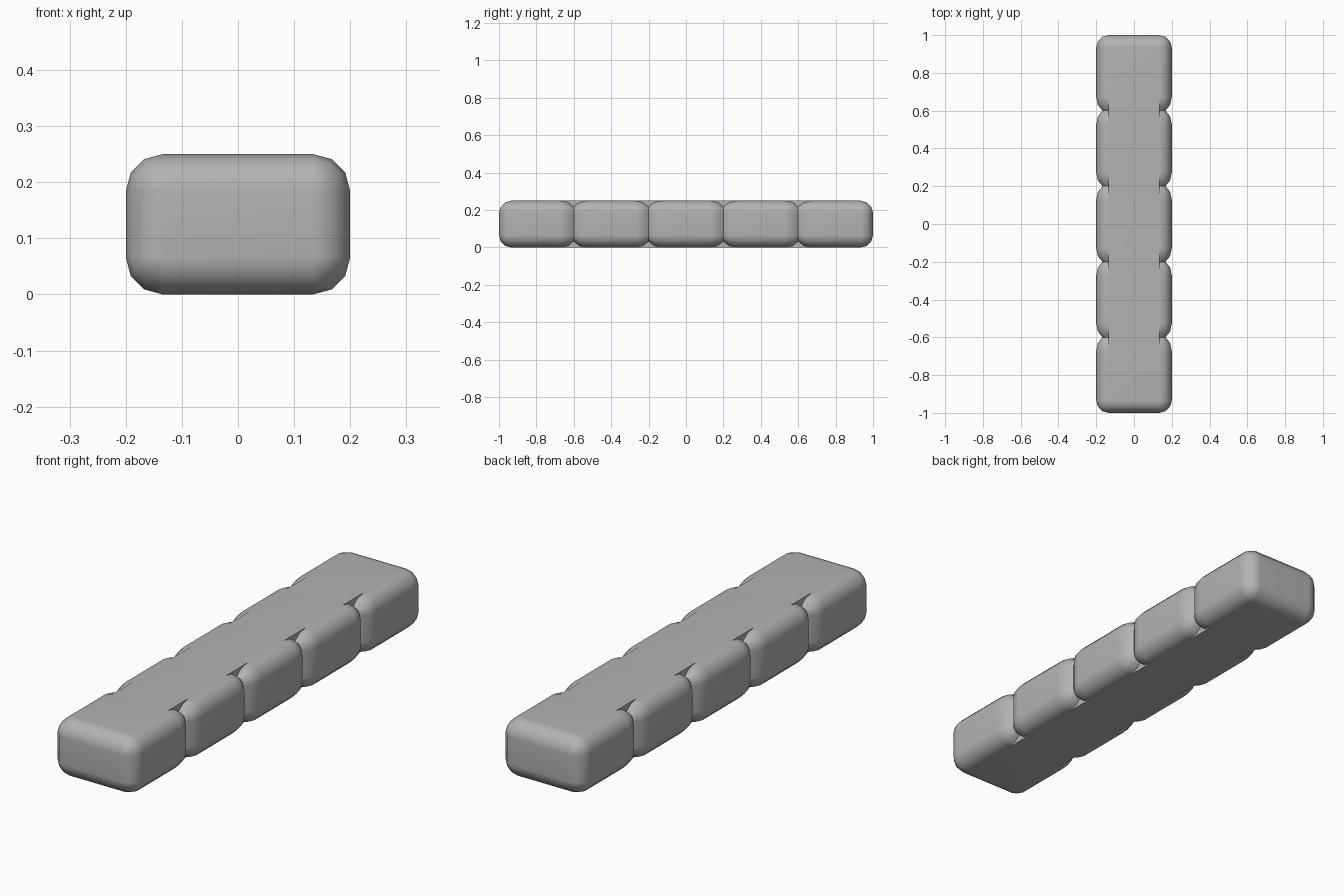
import bpy, bmesh
from math import sin, cos, pi

if "Cube" in bpy.data.objects:
    bpy.data.objects.remove(bpy.data.objects["Cube"])

W, H, R = 0.2, 0.25, 0.066          # half width, height, corner radius
CX, CZ = W - R, H / 2 - R           # corner centre of the cross-section


def ring(bm, y, r, core):
    """Rounded-rectangle ring; core is the half height of the flat central bar."""
    arc = [(CX + r * cos(i * pi / 6), CZ + r * sin(i * pi / 6)) for i in range(4)]
    arc.append((CX, core))
    right_top = arc
    left_top = [(-x, z) for x, z in reversed(arc)]
    left_low = [(-x, -z) for x, z in arc]
    right_low = [(x, -z) for x, z in reversed(arc)]
    pts = right_top + left_top + left_low + right_low
    return [bm.verts.new((x, y, z + H / 2)) for x, z in pts]


bm = bmesh.new()
rings = []

# Rounded front end
for i in range(3, 0, -1):
    r = R * cos(i * pi / 6)
    rings.append(ring(bm, -1 + R * (1 - sin(i * pi / 6)), r, CZ + r))
rings.append(ring(bm, -1 + R, R, H / 2))

# Pinched joints between the five blocks, top and bottom stay flat in the middle
for joint in (-0.6, -0.2, 0.2, 0.6):
    for dy, a in ((-0.072, 0), (-0.03, 1), (0, 2), (0.03, 1), (0.072, 0)):
        rings.append(ring(bm, joint + dy, R * cos(a * pi / 6), H / 2))

# Rounded back end
for i in range(4):
    r = R * cos(i * pi / 6)
    rings.append(ring(bm, 1 - R * (1 - sin(i * pi / 6)), r, CZ + r))

# Skin the rings and close both ends
for a, b in zip(rings, rings[1:]):
    n = len(a)
    for i in range(n):
        j = (i + 1) % n
        bm.faces.new((a[i], a[j], b[j], b[i]))
bm.faces.new(rings[0])
bm.faces.new(rings[-1])
bmesh.ops.remove_doubles(bm, verts=bm.verts, dist=1e-5)
bmesh.ops.recalc_face_normals(bm, faces=bm.faces)

mesh = bpy.data.meshes.new("block_row")
bm.to_mesh(mesh)
bm.free()
row = bpy.data.objects.new("block_row", mesh)
bpy.context.collection.objects.link(row)
bpy.context.view_layer.objects.active = row
row.select_set(True)
bpy.ops.object.shade_smooth_by_angle(angle=0.7)

# Keep the large faces flat in the shading
flat = row.modifiers.new("flat_faces", 'WEIGHTED_NORMAL')
flat.keep_sharp = True

# Darker grey
grey = bpy.data.materials.new("dark_grey")
grey.diffuse_color = (0.45, 0.45, 0.45, 1)
grey.use_nodes = True
grey.node_tree.nodes["Principled BSDF"].inputs["Base Color"].default_value = grey.diffuse_color
mesh.materials.append(grey)
